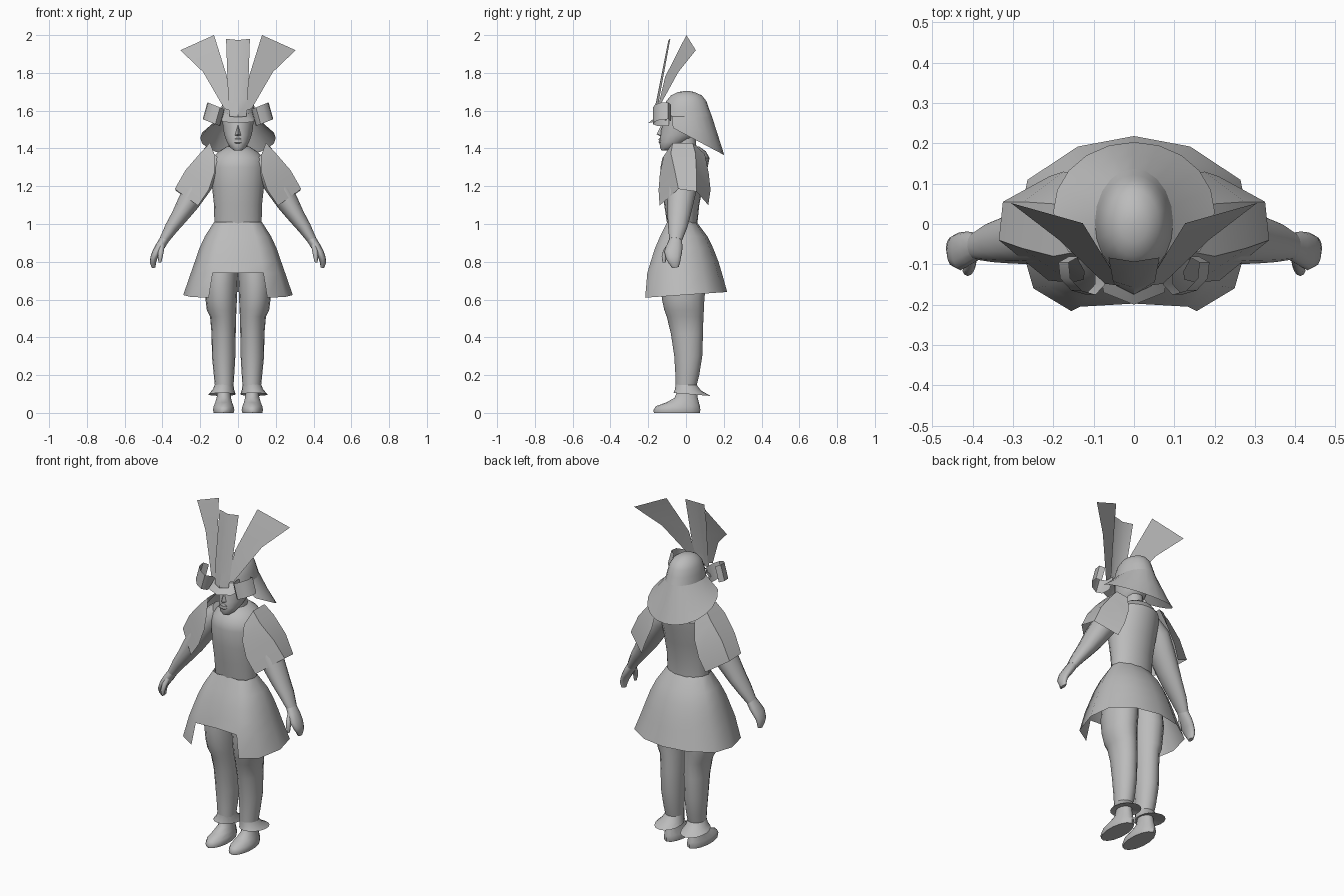
import bpy, bmesh, math
from mathutils import Vector

grey = bpy.data.materials.new("plain grey")
grey.diffuse_color = (0.5, 0.5, 0.5, 1)


def make(name, verts, faces, mirror=False, angle=40, subdiv=0):
    bm = bmesh.new()
    vs = [bm.verts.new(v) for v in verts]
    for f in faces:
        bm.faces.new([vs[i] for i in f])
    bmesh.ops.recalc_face_normals(bm, faces=bm.faces)
    me = bpy.data.meshes.new(name)
    bm.to_mesh(me)
    bm.free()
    me.materials.append(grey)
    ob = bpy.data.objects.new(name, me)
    bpy.context.collection.objects.link(ob)
    bpy.ops.object.select_all(action='DESELECT')
    ob.select_set(True)
    bpy.context.view_layer.objects.active = ob
    bpy.ops.object.shade_smooth_by_angle(angle=math.radians(angle))
    if mirror:
        ob.modifiers.new("mirror", 'MIRROR').use_mirror_merge = False
    if subdiv:
        m = ob.modifiers.new("round", 'SUBSURF')
        m.levels = m.render_levels = subdiv
    return ob


def loft(name, rings, closed=True, caps=(False, False), skip=None, **kw):
    n = len(rings[0])
    verts = [p for r in rings for p in r]
    faces = []
    for j in range(len(rings) - 1):
        for i in range(n if closed else n - 1):
            if skip and skip(j, i):
                continue
            k = (i + 1) % n
            faces.append((j * n + i, j * n + k, (j + 1) * n + k, (j + 1) * n + i))
    if caps[0]:
        faces.append(tuple(range(n)))
    if caps[1]:
        faces.append(tuple(range(len(verts) - n, len(verts))))
    return make(name, verts, faces, **kw)


def oval(z, x0, x1, y0, y1, n=16):
    """Level oval ring filling the given box; starts at the back."""
    cx, cy, hx, hy = (x0 + x1) / 2, (y0 + y1) / 2, (x1 - x0) / 2, (y1 - y0) / 2
    return [(cx + hx * math.sin(a), cy + hy * math.cos(a), z)
            for a in (2 * math.pi * i / n for i in range(n))]


def stack(rows, n=16):
    return [oval(z, -hx, hx, y0, y1, n) for z, hx, y0, y1 in rows]


# Torso, neck and head
loft("torso", stack([
    (0.93, .12, -.09, .06), (1.0, .125, -.1, .06), (1.1, .127, -.115, .07),
    (1.2, .138, -.13, .09), (1.3, .145, -.135, .115), (1.35, .138, -.125, .125),
    (1.385, .1, -.09, .105), (1.41, .06, -.06, .07)], 20), caps=(True, True))
loft("neck", stack([(1.36, .055, -.06, .06), (1.46, .048, -.06, .05)], 14))
loft("head", stack([
    (1.39, .022, -.13, -.08), (1.405, .042, -.138, -.05), (1.435, .06, -.14, .01),
    (1.47, .073, -.136, .06), (1.51, .081, -.128, .085), (1.56, .084, -.125, .095),
    (1.62, .075, -.1, .085)], 18), caps=(True, True))
make("nose", [(0, -.13, 1.525), (-.016, -.132, 1.47), (.016, -.132, 1.47),
              (0, -.156, 1.475), (0, -.132, 1.462)],
     [(0, 1, 3), (0, 3, 2), (1, 4, 3), (3, 4, 2)])
loft("lips", [oval(z, -x, x, -y, -.12, 10) for z, x, y in
              ((1.425, .012, .139), (1.432, .022, .146), (1.441, .024, .143),
               (1.449, .02, .146), (1.456, .01, .138))], caps=(True, True))

# Skirt: twelve-sided bell with a notch cut in the front hem
half = [(0, 1), (.48, .88), (.91, .5), (1, -.08), (.86, -.74), (.535, -1)]
shape = half + [(0, -.96)] + [(-x, y) for x, y in half[:0:-1]]
rings = []
for z, hx, y0, y1 in [(1.01, .127, -.1, .057), (.935, .175, -.137, .113), (.87, .205, -.165, .145),
                      (.8, .229, -.187, .172), (.74, .25, -.205, .19), (.625, .29, -.216, .218)]:
    rings.append([(hx * u, (y0 + y1) / 2 + v * (y1 - y0) / 2, z + (.07 * v * .216 if z < .7 else 0))
                  for u, v in shape])
loft("skirt", rings, skip=lambda j, i: j == 4 and i in (5, 6), angle=60)

# Legs, trouser cuffs and shoes
loft("trouser_leg", [oval(z, *b) for z, *b in [
    (.97, .0, .11, -.08, .06), (.8, .0, .165, -.13, .1), (.68, .002, .178, -.135, .105),
    (.6, .006, .172, -.127, .097), (.545, .008, .165, -.115, .095), (.51, .01, .148, -.102, .092),
    (.42, .012, .14, -.08, .09), (.3, .014, .138, -.062, .086), (.2, .02, .128, -.056, .07),
    (.14, .024, .122, -.055, .055)]], mirror=True, angle=60)
cuff = [[(x, y, z - drop * (y + .06)) for x, y, z in oval(zz, *b)] for zz, drop, *b in [
    (.15, 0, .024, .122, -.055, .055), (.125, .05, .02, .135, -.058, .08),
    (.105, .08, .012, .158, -.066, .13)]]
loft("trouser_cuff", cuff + [oval(.11, .035, .115, -.045, .055)], mirror=True, angle=35)
loft("shoe", [oval(z, *b, 14) for z, *b in [
    (0, .022, .13, -.17, .073), (.015, .018, .134, -.172, .076), (.035, .022, .13, -.16, .074),
    (.055, .03, .122, -.105, .068), (.08, .036, .114, -.06, .062), (.12, .04, .11, -.045, .055)]],
    mirror=True, caps=(True, False), angle=50)


def limb(name, rows, n=12, tilt=0, **kw):
    """Tube through (x, y, z, thickness, depth in y) rows."""
    pts = [Vector(r[:3]) for r in rows]
    rings = []
    for i, r in enumerate(rows):
        d = (pts[min(i + 1, len(pts) - 1)] - pts[max(i - 1, 0)]).normalized()
        u = d.cross(Vector((0, 1, 0))).normalized()
        w = u.cross(d)
        rings.append([pts[i] + u * r[3] * math.cos(a) + w * r[4] * math.sin(a)
                      for a in (2 * math.pi * k / n for k in range(n))])
    return loft(name, rings, caps=(True, True), mirror=True, angle=60, **kw)


# Arms and hands
limb("arm", [(.1, -.005, 1.34, .06, .07), (.16, -.01, 1.28, .07, .085), (.21, -.02, 1.2, .066, .08),
             (.262, -.03, 1.115, .058, .07), (.31, -.038, 1.04, .045, .06),
             (.352, -.045, .98, .036, .05), (.392, -.055, .915, .025, .034)])
limb("hand", [(.385, -.054, .925, .025, .032), (.41, -.06, .885, .025, .042),
              (.432, -.068, .85, .022, .047), (.446, -.066, .82, .019, .04),
              (.45, -.06, .795, .016, .03), (.447, -.056, .77, .01, .018)])
limb("thumb", [(.402, -.085, .885, .014, .016), (.408, -.107, .855, .015, .015),
               (.412, -.116, .825, .013, .013), (.414, -.116, .797, .007, .008)], n=8)

# Shoulder plates: open bent sheets over the upper arms (front to back in each row)
loft("shoulder_plate", [
    [(.122, -.118, 1.36), (.148, -.07, 1.43), (.15, .035, 1.43), (.125, .1, 1.37)],
    [(.125, -.138, 1.27), (.2, -.08, 1.375), (.2, .05, 1.375), (.14, .12, 1.27)],
    [(.155, -.145, 1.18), (.278, -.06, 1.285), (.275, .055, 1.28), (.175, .13, 1.18)],
    [(.212, -.14, 1.097), (.335, -.04, 1.185), (.325, .055, 1.172), (.21, .118, 1.1)]],
    closed=False, mirror=True, angle=25)

# Helmet dome, and neck guard flaring to a sloped hem, open over the face
N = 20
dome = stack([(1.704, .012, -.008, .02), (1.698, .035, -.045, .045), (1.68, .062, -.08, .085),
              (1.65, .08, -.105, .108), (1.61, .09, -.12, .122), (1.57, .097, -.13, .137)], N)
loft("helmet_dome", dome, caps=(True, False), angle=60)
guard = [dome[-1]]
for t in (.5, 1):
    ring = []
    for (x, y, z), (hx, hy, _) in zip(dome[-1], oval(0, -.2, .2, -.14, .203, N)):
        hz = 1.472 - .53 * hy
        ring.append((x + (hx - x) * t, y + (hy - y) * t, z + (hz - z) * t))
    guard.append(ring)
loft("neck_guard", guard, skip=lambda j, i: 7 <= i <= 12, angle=60)

# Brow visor
loft("visor", [[(.097 * math.sin(a), -.005 - .13 * math.cos(a), 1.585) for a in
                (-1.1, -.6, 0, .6, 1.1)],
               [(-.09, -.1, 1.55), (-.075, -.17, 1.54), (0, -.2, 1.535),
                (.075, -.17, 1.54), (.09, -.1, 1.55)]], closed=False, angle=40)

# Curled side flaps of the helmet
path = [(.08, -.09), (.082, -.15), (.105, -.175), (.14, -.165), (.168, -.135), (.172, -.095), (.145, -.08)]
loft("helmet_flap", [
    [(x - .01, y, 1.607 + (x - .08) * .4) for x, y in path],
    [(x + .015, y, 1.518 + (x - .08) * .4) for x, y in path]],
    closed=False, mirror=True, angle=50)

# Crest: centre blade with two swept wings joined at its foot
loft("crest_blade", [
    [(-.045, -.152, 1.57), (0, -.175, 1.565), (.045, -.152, 1.57)],
    [(-.052, -.142, 1.66), (0, -.158, 1.65), (.052, -.142, 1.66)],
    [(-.063, -.083, 1.98), (0, -.093, 1.974), (.063, -.083, 1.98)]],
    closed=False, angle=30)
loft("crest_wing", [
    [(.035, -.153, 1.6), (.072, -.148, 1.61)],
    [(.058, -.11, 1.78), (.185, -.04, 1.805)],
    [(.127, .002, 2.0), (.305, .052, 1.92)]],
    closed=False, mirror=True, angle=30)
